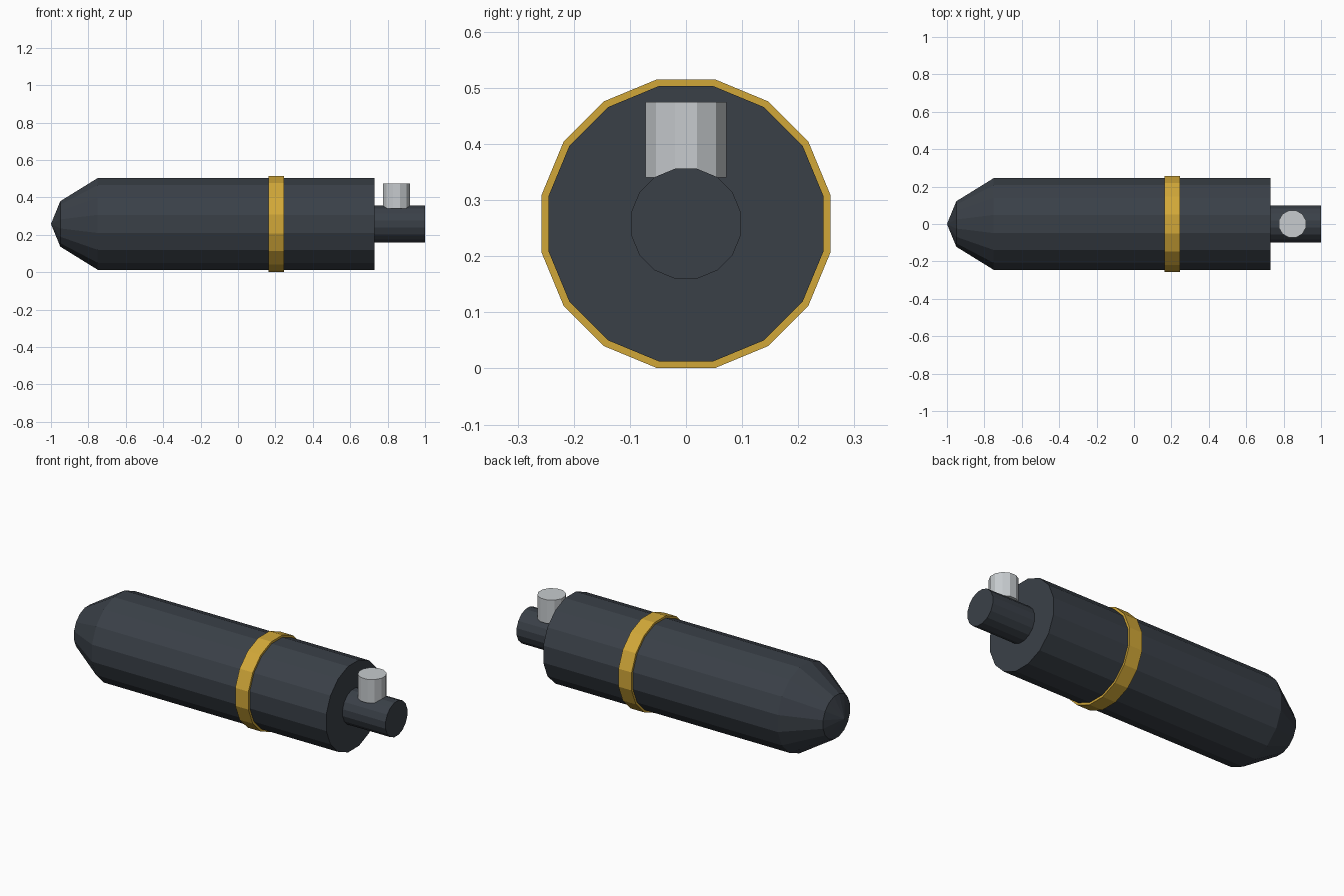
import bpy
import bmesh
from math import cos, sin, pi

AXIS_Z = 0.258

if "Cube" in bpy.data.objects:
    bpy.data.objects.remove(bpy.data.objects["Cube"], do_unlink=True)


def make_material(name, rgb):
    mat = bpy.data.materials.new(name)
    mat.use_nodes = True
    mat.diffuse_color = (*rgb, 1)
    mat.node_tree.nodes["Principled BSDF"].inputs["Base Color"].default_value = (*rgb, 1)
    return mat


def lathe(name, profile, sides, mat, location, upright=False, closed=False):
    """Turn (position, radius) points about the x axis, or about z if upright."""
    bm = bmesh.new()
    rings = []
    for pos, rad in profile:
        ring = []
        for i in range(1 if rad == 0 else sides):
            a = 2 * pi * (i + 0.5) / sides
            u, v = rad * cos(a), rad * sin(a)
            ring.append(bm.verts.new((u, v, pos) if upright else (pos, u, v)))
        rings.append(ring)
    pairs = list(zip(rings, rings[1:]))
    if closed:
        pairs.append((rings[-1], rings[0]))
    for a, b in pairs:
        for i in range(sides):
            j = (i + 1) % sides
            if len(a) == 1:
                bm.faces.new((a[0], b[j], b[i]))
            else:
                bm.faces.new((a[i], a[j], b[j], b[i]))
    if not closed:
        for ring in (rings[0], rings[-1]):
            if len(ring) > 1:
                bm.faces.new(ring)
    bmesh.ops.recalc_face_normals(bm, faces=bm.faces)
    mesh = bpy.data.meshes.new(name)
    bm.to_mesh(mesh)
    bm.free()
    mesh.materials.append(mat)
    obj = bpy.data.objects.new(name, mesh)
    obj.location = location
    bpy.context.collection.objects.link(obj)
    return obj


dark = make_material("dark slate", (0.042, 0.051, 0.064))
gold = make_material("gold", (0.64, 0.39, 0.04))
silver = make_material("silver", (0.57, 0.6, 0.62))
axis = (0, 0, AXIS_Z)

# Barrel with a tapered nose
lathe("barrel", [(-1, 0), (-0.95, 0.124), (-0.75, 0.25), (0.729, 0.25)], 16, dark, axis)

# Raised band around the barrel
lathe("band", [(0.163, 0.245), (0.163, 0.2625), (0.246, 0.2625), (0.246, 0.245)],
      16, gold, axis, closed=True)

# Rear rod and the upright pin on top of it
lathe("rear_rod", [(0.72, 0.1), (1, 0.1)], 16, dark, axis)
lathe("pin", [(0.34, 0.075), (0.475, 0.075)], 12, silver, (0.847, 0, 0), upright=True)
